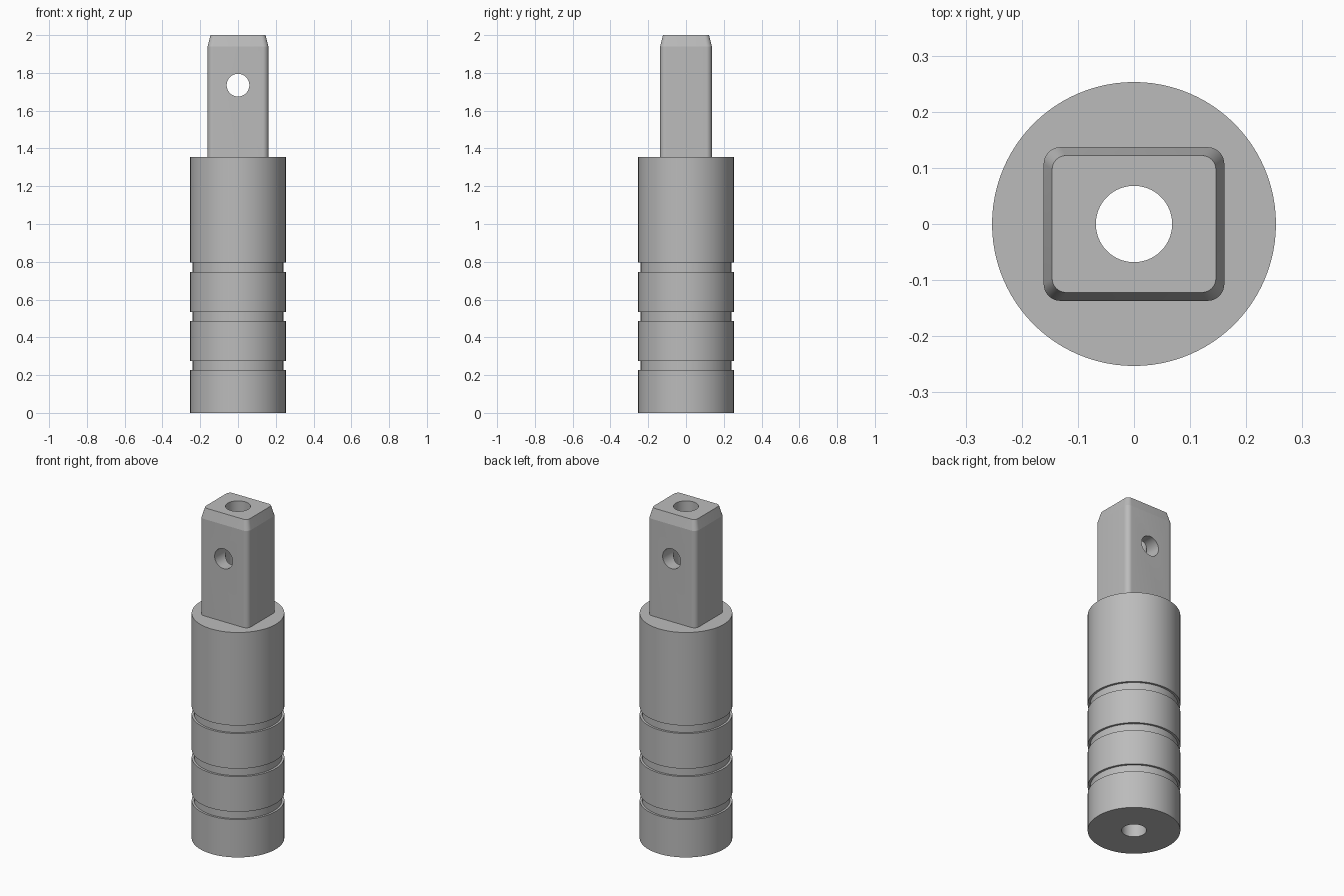
import bpy
import bmesh
from math import cos, sin, pi, radians

default = bpy.data.objects.get("Cube")
if default:
    bpy.data.objects.remove(default, do_unlink=True)

SEGMENTS = 96
SHOULDER = 1.356

steel = bpy.data.materials.new("grey_steel")
steel.use_nodes = True
GREY = (0.5, 0.5, 0.5, 1)
steel.diffuse_color = GREY
steel.node_tree.nodes["Principled BSDF"].inputs["Base Color"].default_value = GREY


def loft(name, rings):
    """Closed solid through a stack of equal-length point rings."""
    bm = bmesh.new()
    loops = [[bm.verts.new(p) for p in ring] for ring in rings]
    n = len(loops[0])
    for low, high in zip(loops, loops[1:]):
        for i in range(n):
            j = (i + 1) % n
            bm.faces.new((low[i], low[j], high[j], high[i]))
    bm.faces.new(loops[0][::-1])
    bm.faces.new(loops[-1])
    mesh = bpy.data.meshes.new(name)
    bm.to_mesh(mesh)
    bm.free()
    mesh.materials.append(steel)
    obj = bpy.data.objects.new(name, mesh)
    bpy.context.collection.objects.link(obj)
    return obj


def circle(r, z):
    return [(r * cos(2 * pi * i / SEGMENTS), r * sin(2 * pi * i / SEGMENTS), z)
            for i in range(SEGMENTS)]


def rounded_rect(hx, hy, r, z, steps=8):
    points = []
    for k, (sx, sy) in enumerate([(1, 1), (-1, 1), (-1, -1), (1, -1)]):
        for i in range(steps + 1):
            a = pi / 2 * (k + i / steps)
            points.append((sx * (hx - r) + r * cos(a), sy * (hy - r) + r * sin(a), z))
    return points


def combine(target, tool, operation):
    """Apply a boolean and discard the tool."""
    mod = target.modifiers.new(operation.title(), 'BOOLEAN')
    mod.operation = operation
    mod.solver = 'EXACT'
    mod.object = tool
    bpy.context.view_layer.objects.active = target
    bpy.ops.object.modifier_apply(modifier=mod.name)
    bpy.data.objects.remove(tool, do_unlink=True)


# Grooved round shank
R, GROOVE_R = 0.253, 0.24
rings = [circle(R, 0)]
for low, high in [(0.228, 0.275), (0.487, 0.535), (0.747, 0.795)]:
    rings += [circle(R, low), circle(GROOVE_R, low),
              circle(GROOVE_R, high), circle(R, high)]
rings.append(circle(R, SHOULDER))
pin = loft("grooved_pin", rings)

# Rectangular tang with rounded edges and tapered tip
tang = loft("tang", [
    rounded_rect(0.161, 0.137, 0.03, SHOULDER - 0.1),
    rounded_rect(0.161, 0.137, 0.03, 1.94),
    rounded_rect(0.146, 0.122, 0.025, 2.0),
])
combine(pin, tang, 'UNION')

# Lengthwise bore
combine(pin, loft("bore_cutter", [circle(0.068, -0.1), circle(0.068, 2.1)]), 'DIFFERENCE')

# Cross hole through the tang, front to back
cross = loft("cross_cutter", [circle(0.06, -0.3), circle(0.06, 0.3)])
cross.rotation_euler.x = radians(90)
cross.location.z = 1.735
bpy.context.view_layer.update()
combine(pin, cross, 'DIFFERENCE')

# Smooth the round surfaces, keep machined edges crisp
bpy.ops.object.select_all(action='DESELECT')
pin.select_set(True)
bpy.context.view_layer.objects.active = pin
bpy.ops.object.shade_smooth_by_angle(angle=radians(14))
